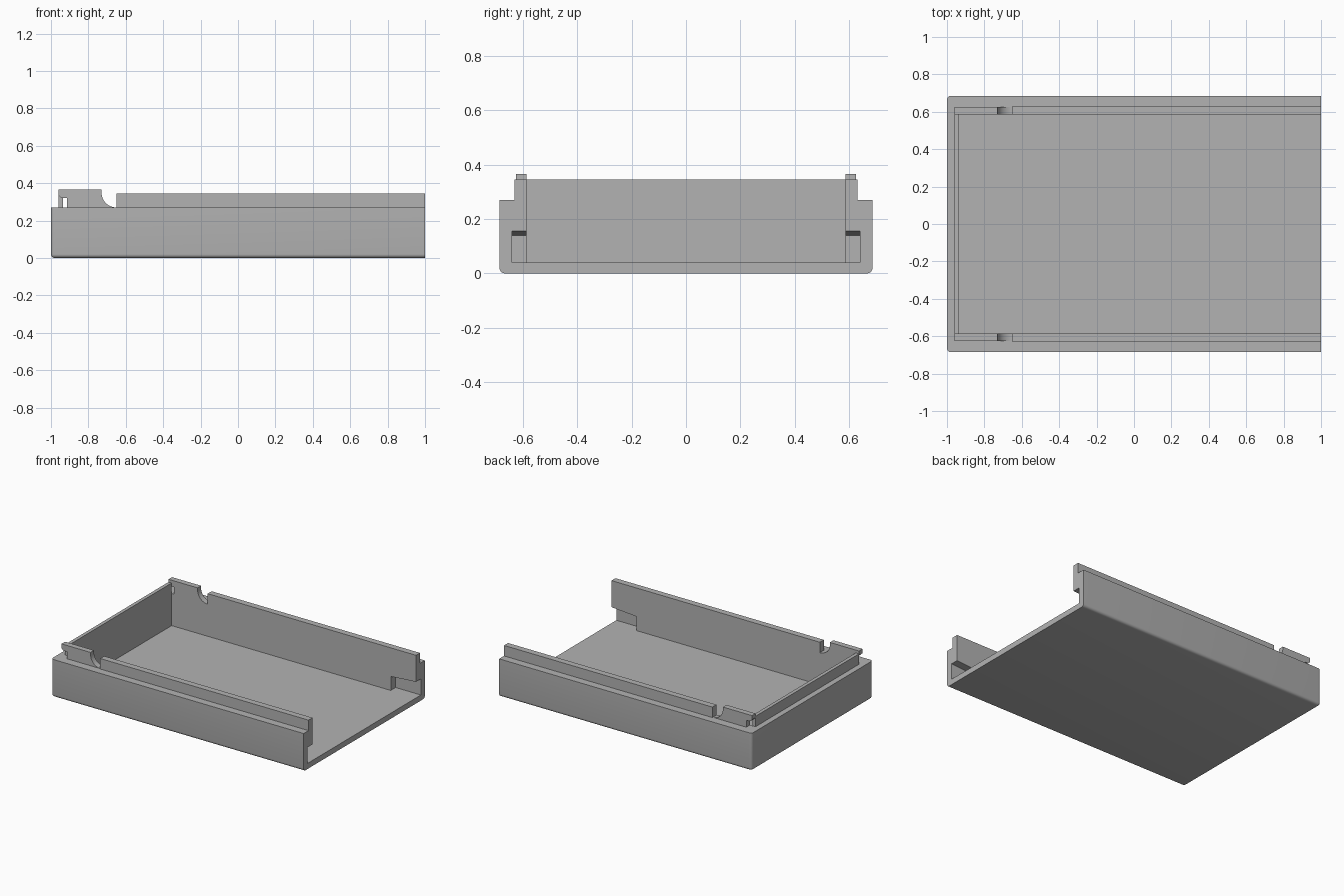
import bpy, bmesh, math

if "Cube" in bpy.data.objects:
    bpy.data.objects.remove(bpy.data.objects["Cube"], do_unlink=True)

grey = bpy.data.materials.new("plain_grey")
grey.use_nodes = True
COLOUR = (0.45, 0.45, 0.45, 1)
grey.diffuse_color = COLOUR
grey.node_tree.nodes["Principled BSDF"].inputs["Base Color"].default_value = COLOUR

WALL_TOP, LIP_TOP, CLIP_TOP = 0.27, 0.345, 0.365
FLOOR, INNER, BACK = 0.04, 0.585, -0.935


def prism(name, profile, y0, y1):
    """Extrude an x-z outline from y0 to y1."""
    bm = bmesh.new()
    face = bm.faces.new([bm.verts.new((x, y0, z)) for x, z in profile])
    grown = bmesh.ops.extrude_face_region(bm, geom=[face])["geom"]
    moved = [v for v in grown if isinstance(v, bmesh.types.BMVert)]
    bmesh.ops.translate(bm, verts=moved, vec=(0, y1 - y0, 0))
    bmesh.ops.recalc_face_normals(bm, faces=bm.faces)
    mesh = bpy.data.meshes.new(name)
    bm.to_mesh(mesh)
    bm.free()
    mesh.materials.append(grey)
    obj = bpy.data.objects.new(name, mesh)
    bpy.context.collection.objects.link(obj)
    return obj


def block(name, x0, x1, y0, y1, z0, z1):
    return prism(name, [(x0, z0), (x1, z0), (x1, z1), (x0, z1)], y0, y1)


def activate(obj):
    bpy.ops.object.select_all(action="DESELECT")
    obj.select_set(True)
    bpy.context.view_layer.objects.active = obj


def cut(obj, cutter):
    cutter.hide_render = True
    mod = obj.modifiers.new("cut", "BOOLEAN")
    mod.operation, mod.solver, mod.object = "DIFFERENCE", "EXACT", cutter
    activate(obj)
    bpy.ops.object.modifier_apply(modifier=mod.name)
    bpy.data.objects.remove(cutter, do_unlink=True)


# Tray body, rounded along the bottom and the two closed corners
tray = block("tray_body", -1, 1, -0.685, 0.685, 0, WALL_TOP)
bm = bmesh.new()
bm.from_mesh(tray.data)
rounded = []
for e in bm.edges:
    a, b = (v.co for v in e.verts)
    at_open_end = a.x > 0.9 and b.x > 0.9
    at_rim = a.z > 0.2 and b.z > 0.2
    if not at_open_end and not at_rim:
        rounded.append(e)
bmesh.ops.bevel(bm, geom=rounded, offset=0.02, segments=5, profile=0.5, affect="EDGES")
bm.to_mesh(tray.data)
bm.free()

# Hollow the tray through its open end
cut(tray, block("cavity_cutter", BACK, 1.2, -INNER, INNER, FLOOR, 0.6))

# Pockets inside the walls at the open end, with a sloping ceiling
pocket = [(0.8, FLOOR), (1.02, FLOOR), (1.02, 0.1565), (1, 0.155), (0.8, 0.14)]
for side in (-1, 1):
    cut(tray, prism("pocket_cutter", pocket, side * 0.5, side * 0.64))
activate(tray)
bpy.ops.object.shade_smooth_by_angle(angle=math.radians(35))

# Raised lip on the closed end
block("back_lip", -0.96, BACK, -INNER, INNER, WALL_TOP, LIP_TOP)

# Clip outline: undercut hook at the back, hollow curved foot at the front
RADIUS = 0.08
clip = [(-0.915, WALL_TOP), (-0.915, 0.32), (-0.945, 0.32), (-0.96, 0.335),
        (-0.96, CLIP_TOP), (-0.73, CLIP_TOP)]
for i in range(13):
    t = math.pi / 2 * i / 12
    clip.append((-0.65 - RADIUS * math.cos(t), WALL_TOP + RADIUS * (1 - math.sin(t))))

# Side lips and clips
for label, side in (("right", -1), ("left", 1)):
    block(label + "_side_lip", -0.65, 1, side * INNER, side * 0.63, WALL_TOP, LIP_TOP)
    hook = prism(label + "_clip", clip, side * INNER, side * 0.625)
    activate(hook)
    bpy.ops.object.shade_smooth_by_angle(angle=math.radians(20))
